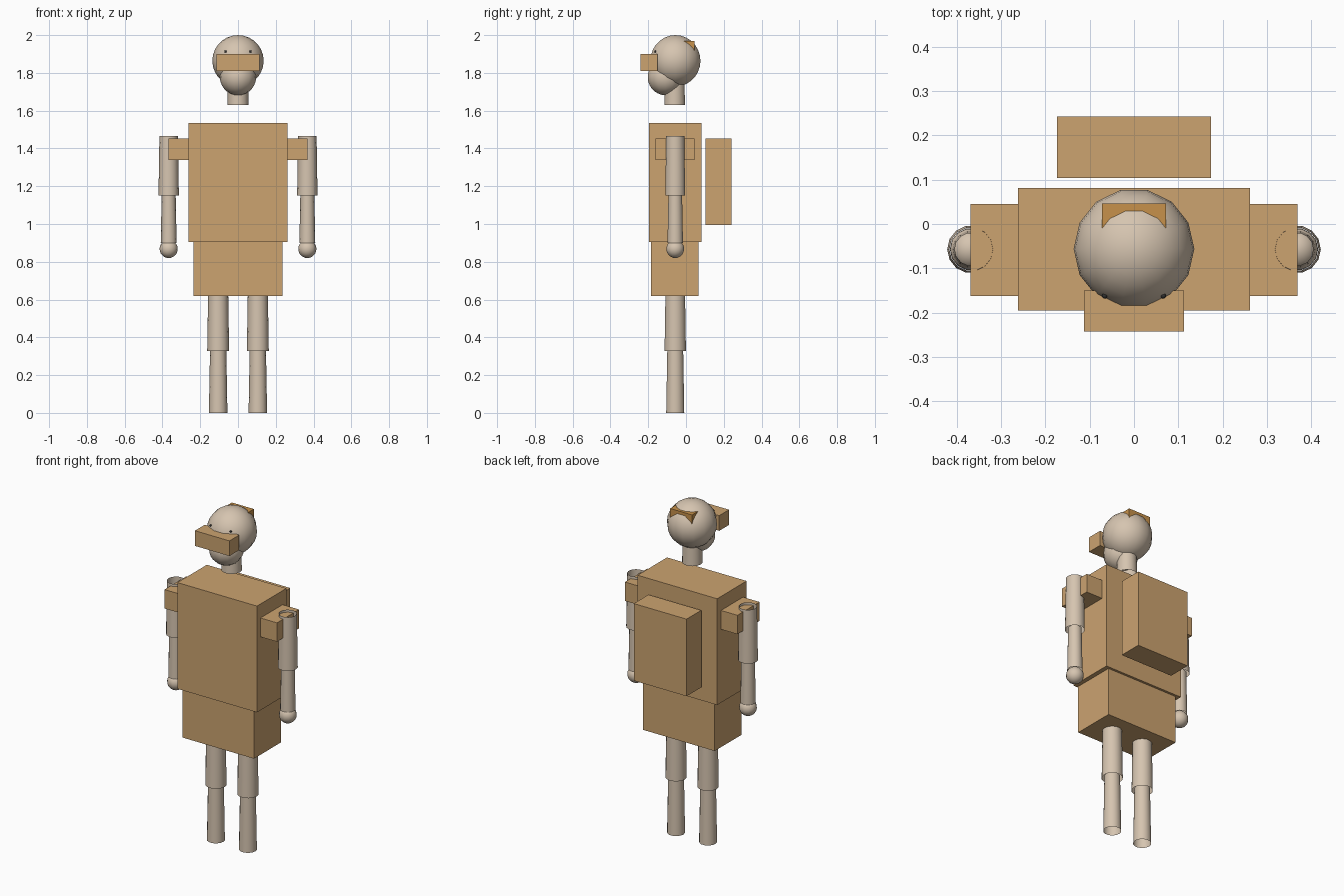
import bpy, bmesh, math
from mathutils import Matrix, Vector

cube = bpy.data.objects.get("Cube")
if cube:
    bpy.data.objects.remove(cube, do_unlink=True)

SIDES = 14
BODY_Y = -0.057
TURN = Matrix.Rotation(math.pi / 2, 4, 'Z')


def material(name, color):
    mat = bpy.data.materials.new(name)
    mat.use_nodes = True
    mat.diffuse_color = (*color, 1)
    mat.node_tree.nodes["Principled BSDF"].inputs["Base Color"].default_value = (*color, 1)
    return mat


SKIN = material("beige skin", (0.67, 0.555, 0.434))
TAN = material("tan", (0.604, 0.367, 0.163))
ORANGE = material("orange", (0.57, 0.285, 0.07))
DARK = material("dark eye", (0.03, 0.03, 0.03))


def finish(name, bm, mat, smooth=False):
    mesh = bpy.data.meshes.new(name)
    bm.to_mesh(mesh)
    bm.free()
    mesh.materials.append(mat)
    obj = bpy.data.objects.new(name, mesh)
    bpy.context.collection.objects.link(obj)
    if smooth:
        bpy.ops.object.select_all(action='DESELECT')
        obj.select_set(True)
        bpy.context.view_layer.objects.active = obj
        bpy.ops.object.shade_smooth_by_angle(angle=math.radians(35))
    return obj


def box(name, x, y, z, mat=TAN):
    """Box from (min, max) pairs on each axis."""
    low, high = Vector((x[0], y[0], z[0])), Vector((x[1], y[1], z[1]))
    bm = bmesh.new()
    bmesh.ops.create_cube(bm, size=1, matrix=Matrix.Translation((low + high) / 2)
                          @ Matrix.Diagonal((*(high - low), 1)))
    return finish(name, bm, mat)


def tube(name, x, y, z, r_bottom, r_top):
    """Open-ended tapered tube."""
    bm = bmesh.new()
    bmesh.ops.create_cone(bm, cap_ends=False, segments=SIDES, radius1=r_bottom,
                          radius2=r_top, depth=z[1] - z[0],
                          matrix=Matrix.Translation((x, y, sum(z) / 2)) @ TURN)
    return finish(name, bm, SKIN, True)


def ball(name, center, radius, mat=SKIN):
    bm = bmesh.new()
    bmesh.ops.create_uvsphere(bm, u_segments=SIDES, v_segments=SIDES, radius=radius,
                              matrix=Matrix.Translation(center) @ TURN)
    return finish(name, bm, mat, True)


# Head
ball("head", (0, -0.056, 1.864), 0.136)
ball("jaw", (0, -0.109, 1.778), 0.096)
tube("neck", 0, -0.06, (1.63, 1.76), 0.056, 0.053)
box("visor", (-0.113, 0.113), (-0.242, -0.15), (1.81, 1.90))
box("hair_clip", (-0.072, 0.072), (-0.05, 0.046), (1.90, 1.968), ORANGE)

# Trunk
box("torso", (-0.261, 0.261), (-0.195, 0.081), (0.905, 1.535))
box("pelvis", (-0.235, 0.235), (-0.186, 0.067), (0.62, 0.905))
box("backpack", (-0.173, 0.173), (0.104, 0.242), (0.995, 1.452))

# Paired parts
for side, s in (("left", 1), ("right", -1)):
    ball(side + "_eye", (s * 0.066, -0.162, 1.913), 0.006, DARK)
    box(side + "_shoulder", sorted((s * 0.2, s * 0.369)), (-0.162, 0.045), (1.34, 1.452))
    tube(side + "_upper_arm", s * 0.367, BODY_Y, (1.15, 1.467), 0.054, 0.049)
    tube(side + "_forearm", s * 0.367, BODY_Y, (0.9, 1.16), 0.042, 0.037)
    ball(side + "_hand", (s * 0.367, BODY_Y, 0.868), 0.048)
    tube(side + "_thigh", s * 0.105, BODY_Y, (0.328, 0.64), 0.058, 0.053)
    tube(side + "_shin", s * 0.105, BODY_Y, (0, 0.34), 0.049, 0.043)
